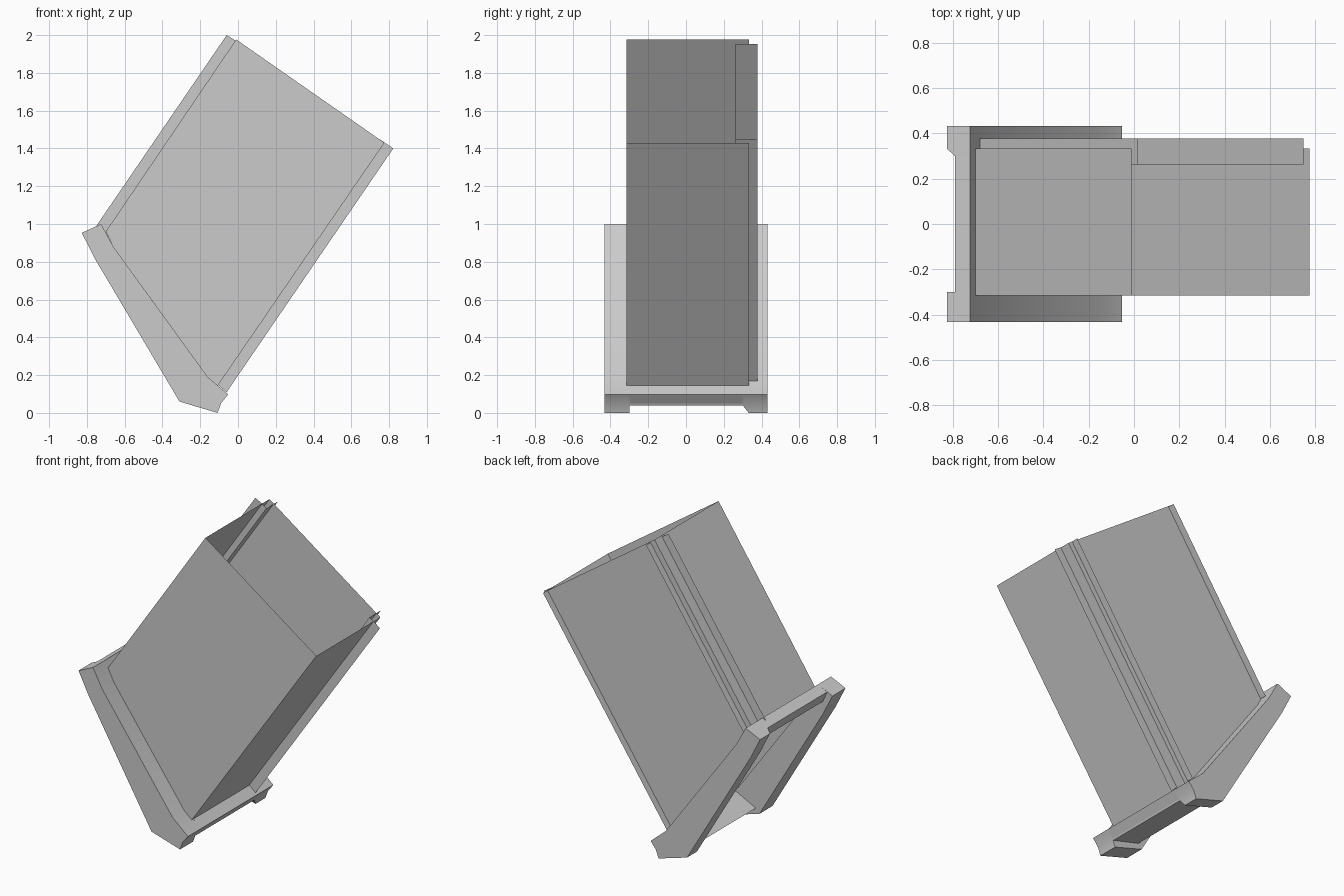
import bpy, bmesh

if "Cube" in bpy.data.objects:
    bpy.data.objects.remove(bpy.data.objects["Cube"])


def finish(name, bm, smooth=False):
    bmesh.ops.remove_doubles(bm, verts=bm.verts, dist=0.0005)
    bmesh.ops.recalc_face_normals(bm, faces=bm.faces)
    me = bpy.data.meshes.new(name)
    bm.to_mesh(me)
    bm.free()
    ob = bpy.data.objects.new(name, me)
    bpy.context.collection.objects.link(ob)
    if smooth:
        bpy.ops.object.select_all(action='DESELECT')
        ob.select_set(True)
        bpy.context.view_layer.objects.active = ob
        bpy.ops.object.shade_smooth_by_angle(angle=0.5)
    return ob


def panel(bm, profile, y):
    """Flat sheet in the xz plane."""
    bm.faces.new([bm.verts.new((x, y, z)) for x, z in profile])


def wall(bm, a, b, y0, y1):
    """Flat sheet swept along y from segment a-b."""
    pts = [(a, y0), (b, y0), (b, y1), (a, y1)]
    bm.faces.new([bm.verts.new((p[0], y, p[1])) for p, y in pts])


def loft(name, sections, smooth=False):
    """Closed solid through (profile, y) sections."""
    bm = bmesh.new()
    rings = [[bm.verts.new((x, y, z)) for x, z in prof] for prof, y in sections]
    n = len(rings[0])
    for r, s in zip(rings, rings[1:]):
        for i in range(n):
            j = (i + 1) % n
            bm.faces.new((r[i], r[j], s[j], s[i]))
    bm.faces.new(rings[0])
    bm.faces.new(rings[-1])
    return finish(name, bm, smooth)


# Tilted outline of the sleeve and lines of the rear rails
TL, TR, BR, BL = (-0.01, 1.977), (0.775, 1.43), (-0.108, 0.143), (-0.70, 0.96)
RTL, RTR, RBR, RBL = (0.018, 1.952), (0.748, 1.45), (-0.128, 0.168), (-0.68, 0.925)
SEAT = [(-0.16, 0.19), (-0.66, 0.88)]
FRONT, BACK, RAIL_IN, RAIL_OUT = -0.315, 0.333, 0.263, 0.378

# Open-ended sheet sleeve
bm = bmesh.new()
for y in (FRONT, BACK):
    panel(bm, [TL, TR, BR] + SEAT + [BL], y)
for top, bot in ((TL, BL), (TR, BR)):
    wall(bm, top, bot, FRONT, BACK)
finish("sleeve", bm)

# Rear rails: an upright strip through the back and a wing reaching past the side
for name, top, bot, otop, obot in (
        ("left_rail", RTL, RBL, (-0.06, 2.0), (-0.75, 0.99)),
        ("right_rail", RTR, RBR, (0.822, 1.4), (-0.06, 0.11))):
    bm = bmesh.new()
    wall(bm, top, bot, RAIL_IN, RAIL_OUT)
    panel(bm, [top, otop, obot, bot], RAIL_IN)
    finish(name, bm)

# Base skirts on both sides
upper = [(-0.725, 1.0), (-0.66, 0.88), (-0.16, 0.19), (-0.052, 0.098)]
full = upper + [(-0.09, 0.05), (-0.108, 0.0), (-0.31, 0.06), (-0.76, 0.82), (-0.827, 0.953)]
inset = upper + [(-0.09, 0.05), (-0.095, 0.04), (-0.285, 0.095), (-0.725, 0.84), (-0.79, 0.969)]
loft("base_skirt_front", [(full, -0.432), (full, -0.30)], True)
loft("base_skirt_back", [(inset, 0.30), (full, 0.332), (full, 0.432)], True)

# End bars joining the skirts, leaving the middle open
loft("base_upper_bar", [([(-0.79, 0.969), (-0.725, 1.0), (-0.69, 0.935), (-0.76, 0.90)], y)
                        for y in (-0.30, 0.30)])
loft("base_lower_bar", [([(-0.052, 0.098), (-0.09, 0.05), (-0.095, 0.04), (-0.285, 0.09),
                          (-0.155, 0.155), (-0.13, 0.165)], y) for y in (-0.30, 0.30)])
